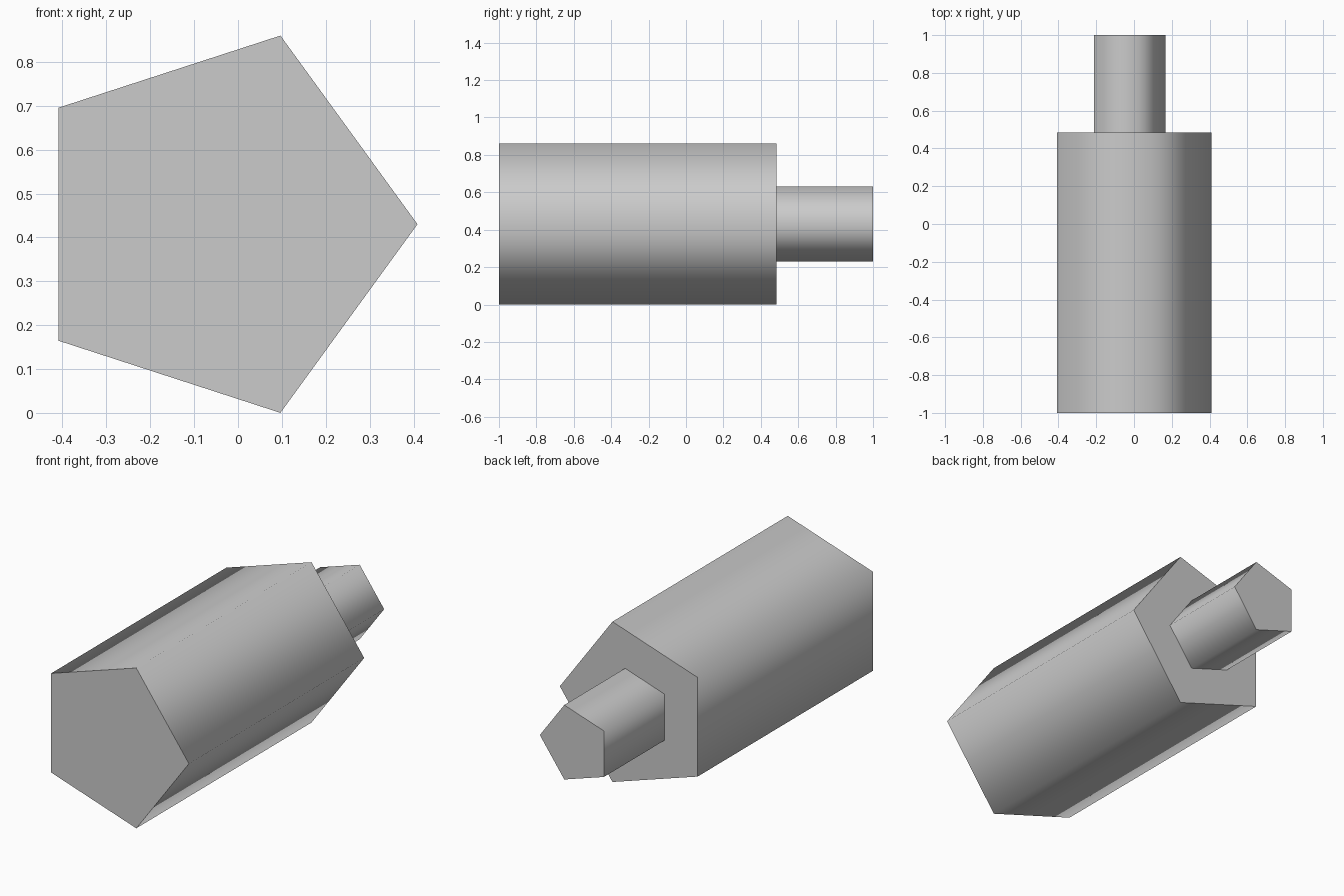
import bpy
import bmesh
import math

cube = bpy.data.objects.get("Cube")
if cube:
    bpy.data.objects.remove(cube, do_unlink=True)

SIDES = 5
CENTRE_X, CENTRE_Z = -0.043, 0.43

grey = bpy.data.materials.new("light grey")
grey.use_nodes = True
grey.diffuse_color = (0.6, 0.6, 0.6, 1)
grey.node_tree.nodes["Principled BSDF"].inputs["Base Color"].default_value = (0.6, 0.6, 0.6, 1)


def prism(name, radius, y0, y1):
    """Five-sided bar along y with one corner towards +x, smooth sides and flat ends."""
    bm = bmesh.new()
    ring = []
    for i in range(SIDES):
        a = math.tau * i / SIDES
        ring.append(bm.verts.new((CENTRE_X + radius * math.cos(a), y0,
                                  CENTRE_Z + radius * math.sin(a))))
    cap = bm.faces.new(ring)
    extruded = bmesh.ops.extrude_face_region(bm, geom=[cap], use_keep_orig=True)
    moved = [v for v in extruded["geom"] if isinstance(v, bmesh.types.BMVert)]
    bmesh.ops.translate(bm, verts=moved, vec=(0, y1 - y0, 0))
    bmesh.ops.recalc_face_normals(bm, faces=bm.faces)
    mesh = bpy.data.meshes.new(name)
    bm.to_mesh(mesh)
    bm.free()
    mesh.materials.append(grey)
    obj = bpy.data.objects.new(name, mesh)
    bpy.context.collection.objects.link(obj)
    # Side corners stay smooth, end rims stay sharp
    bpy.ops.object.select_all(action="DESELECT")
    obj.select_set(True)
    bpy.context.view_layer.objects.active = obj
    bpy.ops.object.shade_smooth_by_angle(angle=math.radians(80))
    return obj


# Thick body at the front, thin shaft at the back
prism("body", 0.452, -1.0, 0.485)
prism("shaft", 0.21, 0.485, 1.0)
